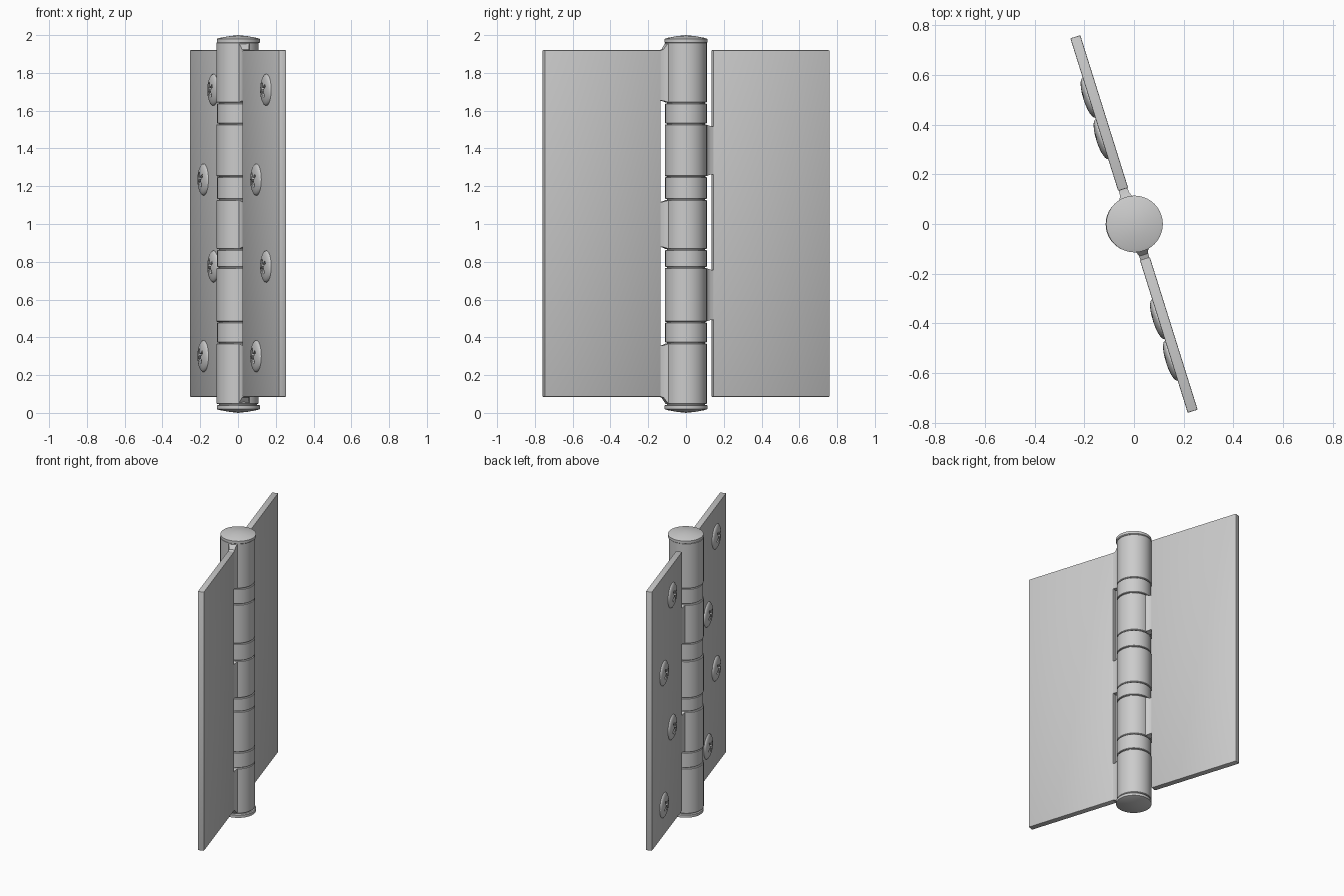
import bpy
import bmesh
import math
from mathutils import Matrix, Vector

if "Cube" in bpy.data.objects:
    bpy.data.objects.remove(bpy.data.objects["Cube"], do_unlink=True)

steel = bpy.data.materials.new("brushed steel")
steel.use_nodes = True
COLOUR = (0.6, 0.6, 0.6, 1)
steel.diffuse_color = COLOUR
steel.node_tree.nodes["Principled BSDF"].inputs["Base Color"].default_value = COLOUR


def finish(name, bm, matrix=Matrix()):
    bmesh.ops.recalc_face_normals(bm, faces=bm.faces)
    mesh = bpy.data.meshes.new(name)
    bm.to_mesh(mesh)
    bm.free()
    mesh.materials.append(steel)
    ob = bpy.data.objects.new(name, mesh)
    ob.matrix_world = matrix
    bpy.context.collection.objects.link(ob)
    bpy.ops.object.select_all(action="DESELECT")
    ob.select_set(True)
    bpy.context.view_layer.objects.active = ob
    bpy.ops.object.shade_smooth_by_angle(angle=math.radians(30))
    return ob


def lathe(name, profile, matrix=Matrix(), steps=64):
    """Spin (radius, height) points round the z axis."""
    bm = bmesh.new()
    verts = [bm.verts.new((r, 0, z)) for r, z in profile]
    edges = [bm.edges.new(pair) for pair in zip(verts, verts[1:])]
    bmesh.ops.spin(bm, geom=verts + edges, cent=(0, 0, 0), axis=(0, 0, 1),
                   angle=math.tau, steps=steps, use_duplicate=False)
    bmesh.ops.remove_doubles(bm, verts=bm.verts, dist=0.0001)
    return finish(name, bm, matrix)


def drum(name, radius, z0, z1, bevel, x=0, y=0):
    return lathe(name, [(0, z0), (radius - bevel, z0), (radius, z0 + bevel),
                        (radius, z1 - bevel), (radius - bevel, z1), (0, z1)],
                 Matrix.Translation((x, y, 0)))


def loft(name, sections, matrix, bevel=0):
    """Join rectangles given as (distance, half width, bottom, top)."""
    bm = bmesh.new()
    rings = [[bm.verts.new((d, s * h, z)) for s, z in ((-1, a), (1, a), (1, b), (-1, b))]
             for d, h, a, b in sections]
    for r, q in zip(rings, rings[1:]):
        for i in range(4):
            j = (i + 1) % 4
            bm.faces.new((r[i], r[j], q[j], q[i]))
    bm.faces.new(rings[0])
    bm.faces.new(rings[-1])
    if bevel:
        bmesh.ops.bevel(bm, geom=list(bm.edges), offset=bevel, segments=2,
                        profile=0.5, affect="EDGES")
    return finish(name, bm, matrix)


def screw(name, matrix):
    # domed head with a cross recess
    radius, rise = 0.084, 0.023
    dome = [(radius * math.sin(t), rise * math.cos(t))
            for t in (math.radians(9 * i) for i in range(11))]
    head = lathe(name, dome + [(radius, -0.008), (0, -0.008)], matrix, 40)
    bm = bmesh.new()
    w, l = 0.008, 0.042
    outline = []
    for q in range(4):
        turn = Matrix.Rotation(q * math.pi / 2, 3, "Z")
        outline += [turn @ Vector(p) for p in ((w, w, 0.007), (w, l, 0.007), (-w, l, 0.007))]
    face = bm.faces.new([bm.verts.new(p) for p in outline])
    out = bmesh.ops.extrude_face_region(bm, geom=[face])
    bmesh.ops.translate(bm, vec=(0, 0, 0.05),
                        verts=[g for g in out["geom"] if isinstance(g, bmesh.types.BMVert)])
    cutter = finish(name + "_recess_cutter", bm,
                    matrix @ Matrix.Rotation(math.pi / 6, 4, "Z"))
    cutter.hide_render = True
    cutter.hide_set(True)
    cut = head.modifiers.new("recess", "BOOLEAN")
    cut.operation = "DIFFERENCE"
    cut.solver = "EXACT"
    cut.object = cutter


# Barrel: five knuckles with bearing rings between them
knuckles = [(0.045, 0.37), (0.48, 0.77), (0.865, 1.13), (1.25, 1.53), (1.64, 1.965)]
drum("pin", 0.1, 0.03, 1.97, 0.002)
for i, (z0, z1) in enumerate(knuckles):
    drum(f"knuckle_{i + 1}", 0.111, z0 + 0.002, z1 - 0.002, 0.004, -0.003, -0.001)
for i in range(4):
    drum(f"bearing_ring_{i + 1}", 0.11, knuckles[i][1] + 0.002, knuckles[i + 1][0] - 0.002, 0.003)

# Shallow coned end caps
cap = [(0, 0), (0.05, 0.006), (0.1, 0.015), (0.114, 0.02), (0.114, 0.038), (0.108, 0.043), (0, 0.043)]
lathe("bottom_cap", cap, Matrix.Translation((0.002, 0, 0)))
lathe("top_cap", [(r, 2 - z) for r, z in cap], Matrix.Translation((0.002, 0, 0)))

# Leaves, each with its webs and screws
LOW, HIGH, HALF = 0.085, 1.92, 0.021
SWING = math.radians(17.4)
leaves = [("front", SWING - math.pi / 2, -1, (0, 2, 4), (0.395, 0.57)),
          ("back", SWING + math.pi / 2, 1, (1, 3), (0.365, 0.54))]
for name, angle, side, joined, (near, far) in leaves:
    frame = Matrix.Rotation(angle, 4, "Z")
    loft(f"{name}_leaf", [(0.146, HALF, LOW, HIGH), (0.79, HALF, LOW, HIGH)], frame, 0.004)
    for k in joined:
        z0, z1 = knuckles[k]
        sections = []
        for d, h, t in ((0.085, 0.036, 0), (0.108, 0.029, 0.1), (0.118, 0.023, 0.4),
                        (0.13, 0.019, 0.8), (0.155, 0.018, 1)):
            a = z0 + t * (max(z0 + 0.01, LOW) - z0)
            b = z1 + t * (min(z1 - 0.01, HIGH) - z1)
            sections.append((d, h, a + 0.004, b - 0.004))
        loft(f"{name}_web_{k + 1}", sections, frame)
    # staggered columns: the two leaves mirror each other's order
    order = (far, near) if name == "front" else (near, far)
    for i, z in enumerate((1.71, 1.235, 0.775, 0.30)):
        seat = Matrix.Translation((order[i % 2], side * HALF, z))
        tip = Matrix.Rotation(-side * math.pi / 2, 4, "X")
        screw(f"{name}_screw_{i + 1}", frame @ seat @ tip)
